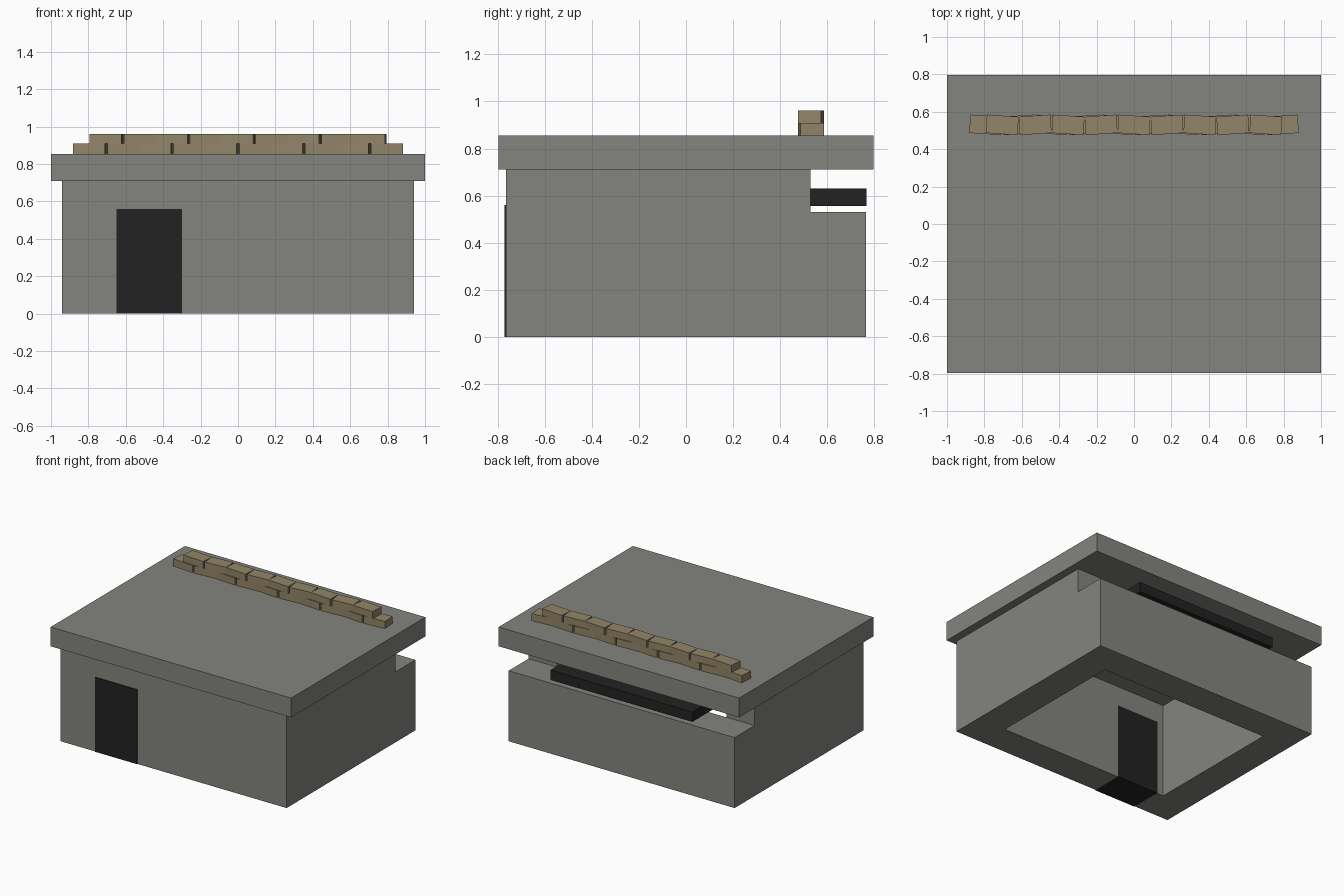
import bpy
import math

cube = bpy.data.objects.get("Cube")
if cube:
    bpy.data.objects.remove(cube, do_unlink=True)


def material(name, rgb):
    mat = bpy.data.materials.new(name)
    mat.use_nodes = True
    mat.diffuse_color = (*rgb, 1)
    shader = next(n for n in mat.node_tree.nodes if n.type == "BSDF_PRINCIPLED")
    shader.inputs["Base Color"].default_value = (*rgb, 1)
    return mat


concrete = material("concrete grey", (0.23, 0.235, 0.21))
black = material("near black", (0.016, 0.016, 0.016))
sand = material("sandbag tan", (0.29, 0.235, 0.14))


def box(name, x, y, z, mat=None, turn=0):
    """Box from (min, max) ranges, turned about its own vertical axis."""
    spans = (x, y, z)
    bpy.ops.mesh.primitive_cube_add(size=1, location=[(a + b) / 2 for a, b in spans])
    obj = bpy.context.object
    obj.name = name
    obj.scale = [b - a for a, b in spans]
    obj.rotation_euler.z = turn
    if mat:
        obj.data.materials.append(mat)
    return obj


def cut(target, cutter):
    """Subtract the cutter from the target and discard it."""
    cutter.hide_render = True
    mod = target.modifiers.new("cut", "BOOLEAN")
    mod.operation = "DIFFERENCE"
    mod.solver = "EXACT"
    mod.object = cutter
    bpy.context.view_layer.objects.active = target
    bpy.ops.object.modifier_apply(modifier=mod.name)
    bpy.data.objects.remove(cutter, do_unlink=True)


# Thick hollow walls, open below, with a firing gap along the back
DOOR_X, DOOR_TOP = (-0.65, -0.3), 0.56
walls = box("walls", (-0.94, 0.94), (-0.765, 0.765), (0, 0.71), concrete)
cut(walls, box("cavity_cutter", (-0.705, 0.705), (-0.53, 0.53), (-0.2, 1)))
cut(walls, box("gap_cutter", (-1.2, 1.2), (0.528, 1), (0.53, 1.1)))
cut(walls, box("doorway_cutter", DOOR_X, (-1, -0.4), (-0.1, DOOR_TOP)))

# Overhanging roof slab
box("roof", (-1, 1), (-0.797, 0.797), (0.71, 0.855), concrete)

# Dark door filling the doorway, and dark block in the gap
box("door", DOOR_X, (-0.77, -0.526), (0, DOOR_TOP), black)
box("gap_block", (-0.59, 0.59), (0.528, 0.767), (0.555, 0.63), black)

# Two staggered rows of sandbags, each turned alternately
PITCH, LENGTH, DEPTH, CENTRE_Y = 0.1762, 0.17, 0.098, 0.53
for row, (count, z) in enumerate([(10, (0.855, 0.909)), (9, (0.909, 0.962))]):
    for i in range(count):
        x = (i - (count - 1) / 2) * PITCH
        turn = math.radians(4 if i % 2 else -4)
        box(f"sandbag_row{row + 1}_{i + 1}", (x - LENGTH / 2, x + LENGTH / 2),
            (CENTRE_Y - DEPTH / 2, CENTRE_Y + DEPTH / 2), z, sand, turn)
